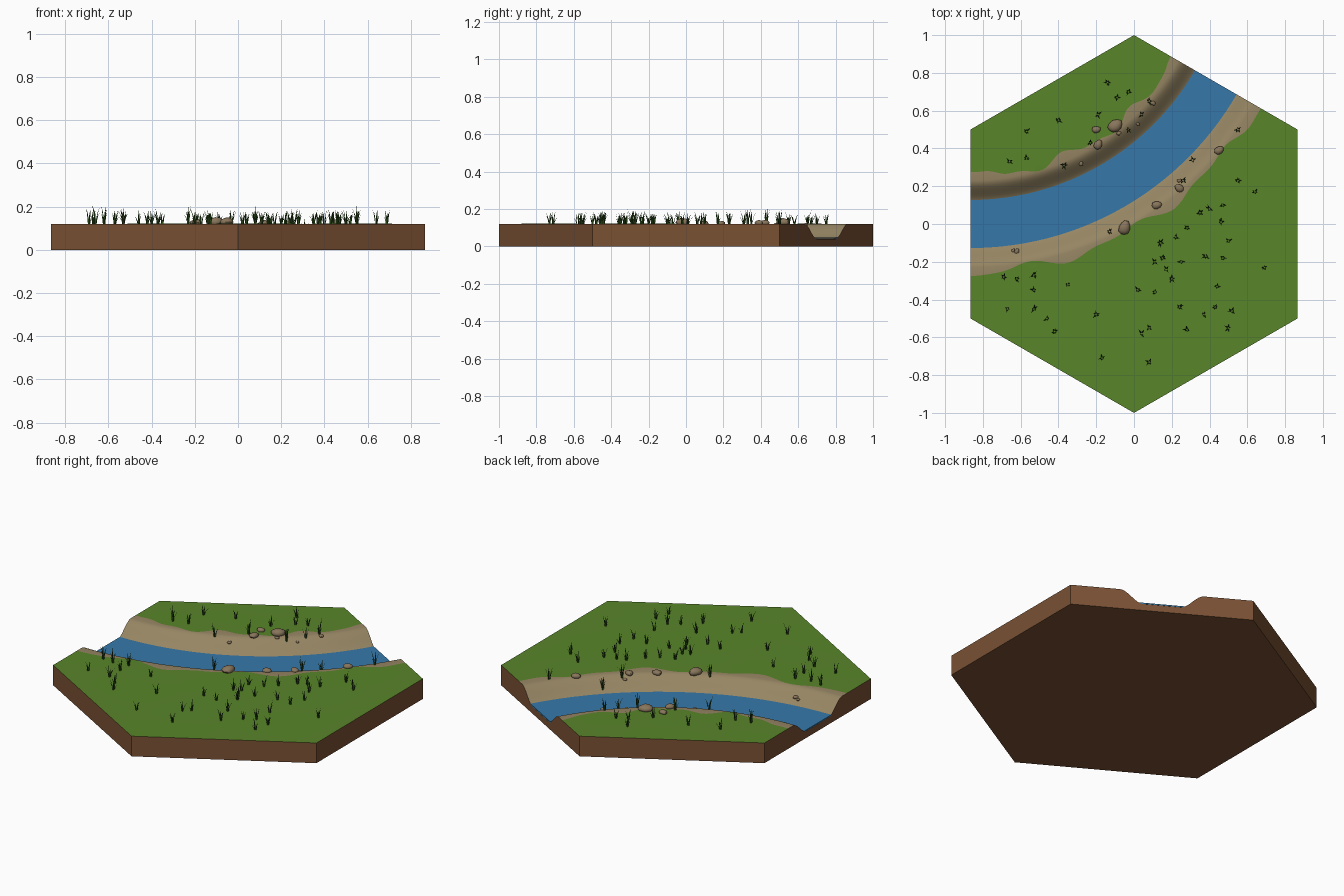
import bpy, bmesh, math, random
from mathutils import Vector, Matrix

if "Cube" in bpy.data.objects:
    bpy.data.objects.remove(bpy.data.objects["Cube"])

random.seed(7)
CX, CY, R = -math.sqrt(3) / 2, 1.5, 1.5      # river bend centre and radius
TOP, BED, WATER = 0.12, 0.04, 0.048


def material(name, rgb):
    m = bpy.data.materials.new(name)
    m.diffuse_color = (*rgb, 1)
    m.use_nodes = True
    m.node_tree.nodes["Principled BSDF"].inputs["Base Color"].default_value = m.diffuse_color
    return m


GRASS = material("grass green", (0.098, 0.235, 0.023))
SAND = material("sand", (0.305, 0.235, 0.125))
EARTH = material("earth brown", (0.195, 0.082, 0.034))
BLUE = material("water blue", (0.037, 0.19, 0.40))
BLADE = material("dark blade green", (0.03, 0.09, 0.012))
STONE = material("stone", (0.25, 0.18, 0.105))


def finish(bm, name, mats, smooth=True):
    me = bpy.data.meshes.new(name)
    bm.to_mesh(me)
    bm.free()
    for m in mats:
        me.materials.append(m)
    ob = bpy.data.objects.new(name, me)
    bpy.context.collection.objects.link(ob)
    if smooth:
        bpy.ops.object.select_all(action='DESELECT')
        ob.select_set(True)
        bpy.context.view_layer.objects.active = ob
        bpy.ops.object.shade_smooth_by_angle(angle=math.radians(35))
    return ob


def smoothstep(t):
    t = min(max(t, 0), 1)
    return t * t * (3 - 2 * t)


def height(x, y):
    s = abs(math.hypot(x - CX, y - CY) - R)
    bump = 0.0025 * math.sin(7 * x + 1) * math.sin(6 * y) * smoothstep((s - 0.3) / 0.2)
    rim = max(abs(x * math.cos(a) + y * math.sin(a)) for a in (0, math.pi / 3, -math.pi / 3))
    bump *= smoothstep((0.86 - rim) / 0.2)
    return BED + (TOP - BED) * smoothstep((s - 0.103) / 0.127) + bump


def sand_edge(a, side):
    # wavy outer limit of the sand, calm at both tile borders
    u = (a + math.pi / 2) / (math.pi / 3)
    calm = smoothstep(min(u, 1 - u) / 0.15)
    wave = 0.02 * math.sin(19 * u + side) + 0.012 * math.sin(37 * u + 2 * side)
    return 0.275 + calm * (wave - 0.022)


def hex_cut(bm):
    for k in range(6):
        n = Vector((math.cos(k * math.pi / 3), math.sin(k * math.pi / 3), 0))
        bmesh.ops.bisect_plane(bm, geom=bm.verts[:] + bm.edges[:] + bm.faces[:], dist=1e-6,
                               plane_co=n * math.sqrt(3) / 2, plane_no=n, clear_outer=True)


def skirt(bm, z, mat):
    # walls and floor below an open surface
    rim = [e for e in bm.edges if e.is_boundary]
    before = set(bm.faces)
    new = bmesh.ops.extrude_edge_only(bm, edges=rim)["geom"]
    for v in new:
        if isinstance(v, bmesh.types.BMVert):
            v.co.z = z
    low = [e for e in new if isinstance(e, bmesh.types.BMEdge) and e.is_boundary]
    bmesh.ops.edgeloop_fill(bm, edges=low)
    for f in bm.faces:
        if f not in before:
            f.material_index = mat
    bmesh.ops.recalc_face_normals(bm, faces=bm.faces[:])


def bend_grid(offsets, zfun, matfun, steps=80):
    # grid following the river bend; offsets(angle) lists radial distances
    bm = bmesh.new()
    rows = []
    for i in range(steps + 1):
        a = math.radians(-93 + 66 * i / steps)
        row = []
        for s in offsets(a):
            x, y = CX + (R + s) * math.cos(a), CY + (R + s) * math.sin(a)
            row.append(bm.verts.new((x, y, zfun(x, y))))
        rows.append(row)
    for p, q in zip(rows, rows[1:]):
        for j in range(len(p) - 1):
            bm.faces.new((p[j], p[j + 1], q[j + 1], q[j])).material_index = matfun(j)
    hex_cut(bm)
    return bm


# ground tile: earth block with grass, sandy banks and river bed
BANK = [0.0, 0.05, 0.103] + [0.103 + 0.127 * k / 9 for k in range(1, 10)]


def ground_offsets(a):
    inn, out = sand_edge(a, 0), sand_edge(a, 2)
    bank = lambda e: [b * min(1, e / 0.232) if b > 0.2 else b for b in BANK]
    left = [-0.75 + (0.75 - inn) * k / 10 for k in range(10)] + [-inn]
    right = [out] + [out + (1.25 - out) * k / 20 for k in range(1, 21)]
    return left + [-b for b in bank(inn)[:0:-1]] + bank(out) + right


n_sand = 2 * len(BANK)
ground = bend_grid(ground_offsets, height, lambda j: 1 if 10 <= j < 10 + n_sand else 0)
skirt(ground, 0, 2)
finish(ground, "ground_tile", [GRASS, SAND, EARTH])

# water: thin ribbon filling the channel
water = bend_grid(lambda a: [-0.128 + 0.256 * k / 6 for k in range(7)],
                  lambda x, y: WATER, lambda j: 0)
skirt(water, BED + 0.001, 0)
finish(water, "river_water", [BLUE])

# stones: flattened lumps along the banks (x, y, radius)
STONES = [(-.1, .52, .037), (-.2, .5, .022), (-.19, .42, .025), (-.28, .32, .013),
          (-.05, -.02, .036), (.12, .1, .025), (.24, .19, .023), (.45, .39, .025),
          (.1, .64, .014), (-.62, -.145, .015), (-.08, .48, .012), (-.64, -.14, .01),
          (.24, .23, .012), (.02, .53, .01)]
bm = bmesh.new()
for x, y, r in STONES:
    made = bmesh.ops.create_icosphere(bm, subdivisions=2, radius=r)["verts"]
    ph = random.uniform(0, 6)
    for v in made:
        v.co *= 1 + 0.1 * math.sin(v.co.x / r * 2.5 + ph) * math.cos(v.co.y / r * 3 + ph)
    turn = Matrix.Rotation(random.uniform(0, 3), 4, 'Z') @ Matrix.Diagonal((1.1, 0.85, 0.6, 1))
    bmesh.ops.transform(bm, verts=made,
                        matrix=Matrix.Translation((x, y, height(x, y) + 0.25 * r)) @ turn)
finish(bm, "bank_stones", [STONE])


# grass tufts: bent tapering blades
TUFTS = [(-.14, .75), (-.03, .70), (-.09, .67), (.08, .65), (.04, .58), (-.4, .55), (-.57, .49),
         (-.19, .58), (-.66, .33), (-.57, .35), (-.37, .31), (-.23, .43), (-.03, .5), (.55, .5),
         (.31, .34), (.55, .23), (.64, .17), (.26, .23), (.47, .1), (.4, .08), (.35, .06),
         (.46, .01), (.28, -.02), (.22, -.07), (.14, -.1), (.15, -.18), (.11, -.2), (.25, -.2),
         (.38, -.17), (.5, -.09), (.47, -.18), (.69, -.23), (.44, -.33), (.2, -.29),
         (.11, -.36), (.02, -.35), (.24, -.44), (.37, -.48), (.43, -.44), (.52, -.46),
         (.5, -.55), (.28, -.56), (.08, -.55), (.04, -.58), (.08, -.73), (-.17, -.71),
         (-.2, -.48), (-.35, -.32), (-.53, -.35), (-.53, -.27), (-.69, -.28), (-.62, -.29),
         (-.67, -.45), (-.53, -.45), (-.46, -.5), (-.42, -.57), (-.13, -.04), (.17, -.24)]


def blade(bm, base, ang, h, lean, w):
    out = Vector((math.cos(ang), math.sin(ang), 0))
    side = Vector((-out.y, out.x, 0))
    prev = None
    for t, k in ((0, 0.8), (0.35, 1), (0.7, 0.65), (1, 0.05)):
        c = base + out * (0.004 + lean * t * t) + Vector((0, 0, h * t - 0.004))
        pair = [bm.verts.new(c + side * w * k), bm.verts.new(c + out * w * 0.5 * k),
                bm.verts.new(c - side * w * k)]
        if prev:
            for i in (0, 1):
                bm.faces.new((prev[i], prev[i + 1], pair[i + 1], pair[i]))
        prev = pair


bm = bmesh.new()
for x, y in TUFTS:
    base = Vector((x, y, height(x, y)))
    near = abs(math.hypot(x - CX, y - CY) - R) < 0.32    # taller reeds by the river
    turn = random.uniform(0, 6.28)
    count = random.randint(4, 6)
    for k in range(count):
        h = random.uniform(0.035, 0.07) * (1.3 if near else 1)
        blade(bm, base, turn + 6.28 * k / count + random.uniform(-.4, .4), h,
              random.uniform(0.006, 0.022), 0.0038)
finish(bm, "grass_tufts", [BLADE])
